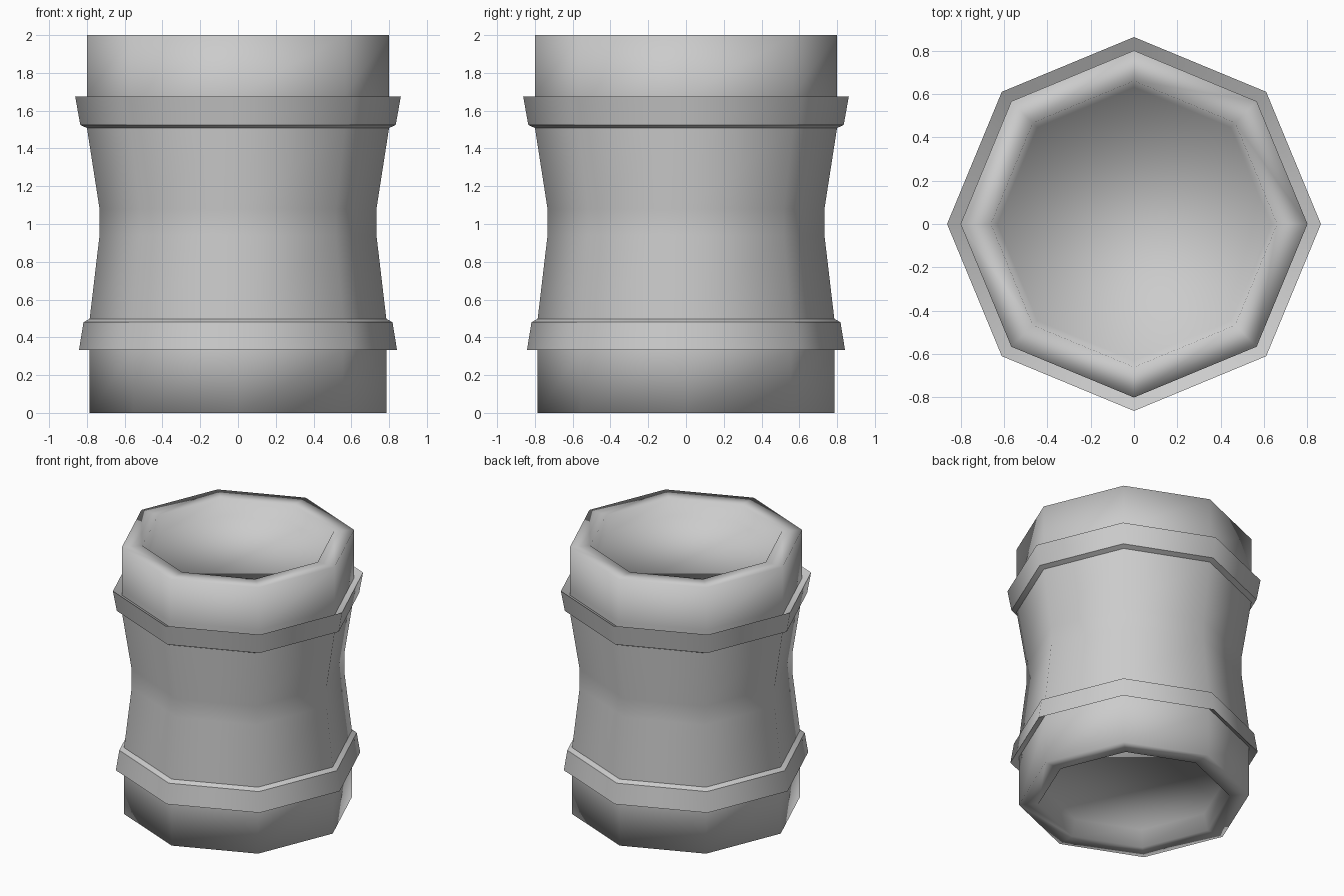
import bpy, bmesh
from math import cos, sin, pi

if "Cube" in bpy.data.objects:
    bpy.data.objects.remove(bpy.data.objects["Cube"])

SIDES = 8


def lathe(name, profile, caps=False):
    """Turn an (r, z) profile into an eight-sided smooth-shaded shell."""
    bm = bmesh.new()
    rings = [[bm.verts.new((r * cos(2 * pi * i / SIDES), r * sin(2 * pi * i / SIDES), z))
              for i in range(SIDES)] for r, z in profile]
    for a, b in zip(rings, rings[1:]):
        for i in range(SIDES):
            j = (i + 1) % SIDES
            bm.faces.new((a[i], a[j], b[j], b[i]))
    if caps:
        bm.faces.new(rings[0][::-1])
        bm.faces.new(rings[-1])
        bmesh.ops.recalc_face_normals(bm, faces=bm.faces)
    for f in bm.faces:
        f.smooth = True
    mesh = bpy.data.meshes.new(name)
    bm.to_mesh(mesh)
    bm.free()
    ob = bpy.data.objects.new(name, mesh)
    bpy.context.collection.objects.link(ob)
    return ob


# Waisted body with a recessed floor in each end
lathe("pipe_body", [
    (0.62, 0.12), (0.65, 0.0), (0.785, 0.0), (0.785, 0.33), (0.785, 0.5), (0.733, 0.94),
    (0.733, 1.08), (0.80, 1.51), (0.80, 1.68), (0.80, 2.0), (0.66, 2.0), (0.63, 1.88)], caps=True)

# Flared collars, bevelled on one side and dished on the other
bands = [
    lathe("lower_collar", [(0.785, 0.37), (0.842, 0.332), (0.818, 0.48), (0.785, 0.498)]),
    lathe("upper_collar", [(0.80, 1.508), (0.835, 1.525), (0.862, 1.675), (0.80, 1.64)]),
]
for ob in bands:
    bpy.ops.object.select_all(action='DESELECT')
    ob.select_set(True)
    bpy.context.view_layer.objects.active = ob
    bpy.ops.object.shade_smooth_by_angle(angle=48 * pi / 180)
